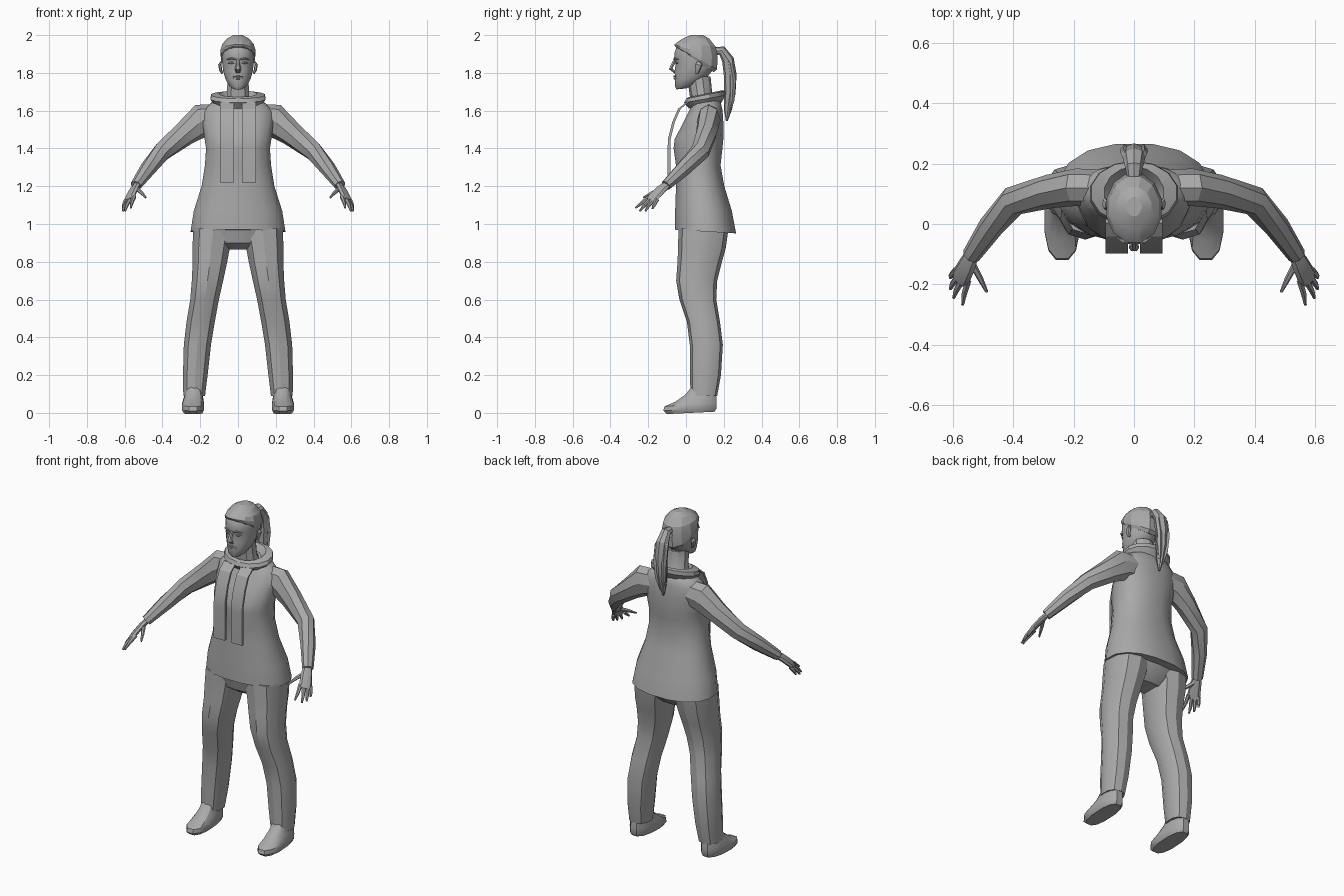
import bpy, math
from mathutils import Vector

grey = bpy.data.materials.new("plain grey")
grey.diffuse_color = (0.4, 0.4, 0.4, 1)


def skin(name, rings, mirror=False, angle=32, caps=True, closed=False):
    """Join equal-length rings of points into one surface."""
    n = len(rings[0])
    verts = [p for r in rings for p in r]
    faces = []
    count = len(rings)
    for k in range(count if closed else count - 1):
        m = (k + 1) % count
        for i in range(n):
            j = (i + 1) % n
            faces.append((k * n + i, k * n + j, m * n + j, m * n + i))
    if caps and not closed:
        faces.append(tuple(reversed(range(n))))
        faces.append(tuple(range((count - 1) * n, count * n)))
    me = bpy.data.meshes.new(name)
    me.from_pydata(verts, [], faces)
    me.materials.append(grey)
    for f in me.polygons:
        f.use_smooth = True
    me.set_sharp_from_angle(angle=math.radians(angle))
    ob = bpy.data.objects.new(name, me)
    bpy.context.collection.objects.link(ob)
    if mirror:
        ob.modifiers.new("mirror", 'MIRROR')
    return ob


def stack(name, levels, n=14, p=2.0, **kw):
    """Levels bottom to top: z, centre x, half width, front y, back y, tilt."""
    rings = []
    for z, cx, hw, yf, yb, tilt in levels:
        cy, b, ring = (yf + yb) / 2, (yb - yf) / 2, []
        for i in range(n):
            a = 2 * math.pi * (i + 0.5) / n
            c, s = math.cos(a), math.sin(a)
            dx = math.copysign(abs(c) ** (2 / p), c) * hw
            dy = math.copysign(abs(s) ** (2 / p), s) * b
            ring.append((cx + dx, cy + dy, z + tilt * dy))
        rings.append(ring)
    return skin(name, rings, **kw)


def tube(name, path, radii, ref, n=8, **kw):
    """Elliptical tube along a path; the first radius lies along ref."""
    pts = [Vector(p) for p in path]
    rings = []
    for k, p in enumerate(pts):
        t = (pts[min(k + 1, len(pts) - 1)] - pts[max(k - 1, 0)]).normalized()
        u = Vector(ref)
        u = (u - t * u.dot(t)).normalized()
        v = t.cross(u)
        ru, rv = radii[k]
        rings.append([p + u * ru * math.cos(2 * math.pi * i / n)
                      + v * rv * math.sin(2 * math.pi * i / n) for i in range(n)])
    return skin(name, rings, **kw)


# Tunic, flaring to a hem that dips at the back
stack("tunic", [
    (0.96, 0, 0.255, -0.06, 0.268, -0.06), (1.07, 0, 0.238, -0.06, 0.245, 0),
    (1.20, 0, 0.196, -0.055, 0.205, 0), (1.31, 0, 0.178, -0.055, 0.185, 0),
    (1.40, 0, 0.172, -0.068, 0.195, 0), (1.45, 0, 0.18, -0.062, 0.2, 0),
    (1.53, 0, 0.19, -0.02, 0.2, 0), (1.60, 0, 0.185, 0.015, 0.195, 0),
    (1.64, 0, 0.145, 0.03, 0.185, 0.1), (1.665, 0, 0.09, 0.04, 0.165, 0.1)],
    n=16, p=2.3)

# Sleeves
tube("sleeve",
     [(0.10, 0.12, 1.56), (0.19, 0.122, 1.55), (0.28, 0.108, 1.48),
      (0.40, 0.076, 1.385), (0.475, -0.01, 1.295), (0.54, -0.105, 1.205)],
     [(0.075, 0.06), (0.088, 0.062), (0.066, 0.056), (0.052, 0.05),
      (0.043, 0.042), (0.029, 0.031)], (0, 0, 1), mirror=True)

# Hands
across = (-0.37, -0.4, 0.15)
tube("palm", [(0.53, -0.09, 1.215), (0.55, -0.13, 1.185), (0.573, -0.175, 1.14),
              (0.58, -0.19, 1.125)],
     [(0.022, 0.016), (0.032, 0.017), (0.037, 0.015), (0.03, 0.011)], across, mirror=True)
fingers = {
    "index_finger": ((0.55, -0.19, 1.145), (0.562, -0.23, 1.115), (0.568, -0.268, 1.085)),
    "middle_finger": ((0.569, -0.185, 1.135), (0.589, -0.22, 1.10), (0.598, -0.245, 1.068)),
    "ring_finger": ((0.583, -0.172, 1.13), (0.602, -0.2, 1.095), (0.609, -0.215, 1.068)),
    "little_finger": ((0.59, -0.153, 1.13), (0.605, -0.17, 1.10), (0.609, -0.178, 1.08)),
    "thumb": ((0.54, -0.125, 1.19), (0.51, -0.18, 1.165), (0.488, -0.225, 1.14))}
for name, path in fingers.items():
    tube(name, path, [(0.012, 0.012), (0.01, 0.01), (0.005, 0.005)], across, n=6, mirror=True)

# Trousers: seat and legs
stack("trouser_seat", [
    (0.865, 0, 0.10, 0.03, 0.15, 0), (0.90, 0, 0.18, -0.02, 0.19, 0),
    (0.975, 0, 0.235, -0.04, 0.225, 0)], n=14, p=2.5)


def leg_level(z, inner, outer, yf, yb):
    return (z, (inner + outer) / 2, (outer - inner) / 2, yf, yb, 0)


stack("trouser_leg", [leg_level(*v) for v in (
    (0.09, 0.172, 0.292, 0.025, 0.165), (0.20, 0.158, 0.294, 0.02, 0.185),
    (0.36, 0.140, 0.290, 0.02, 0.195), (0.48, 0.120, 0.276, 0.005, 0.18),
    (0.60, 0.098, 0.256, -0.035, 0.16), (0.70, 0.075, 0.248, -0.052, 0.165),
    (0.80, 0.053, 0.244, -0.045, 0.19), (0.87, 0.04, 0.245, -0.042, 0.21),
    (0.975, 0.02, 0.242, -0.04, 0.225))], n=10, p=2.4, mirror=True)

# Shoes
stack("shoe", [
    (0.0, 0.238, 0.05, -0.105, 0.155, 0.05), (0.018, 0.238, 0.06, -0.124, 0.166, 0.05),
    (0.045, 0.238, 0.06, -0.118, 0.166, 0.08), (0.075, 0.236, 0.053, -0.06, 0.163, 0.15),
    (0.105, 0.235, 0.046, -0.005, 0.158, 0.1), (0.14, 0.234, 0.042, 0.03, 0.15, 0)],
    n=12, p=2.5, mirror=True)

# Neck and head
stack("neck", [
    (1.63, 0, 0.085, 0.025, 0.165, 0), (1.68, 0, 0.062, 0.02, 0.14, 0),
    (1.78, 0, 0.058, 0.005, 0.13, 0)], n=10)
stack("head", [
    (1.715, 0, 0.024, -0.05, 0.0, 0.1), (1.733, 0, 0.048, -0.058, 0.06, 0.15),
    (1.77, 0, 0.068, -0.06, 0.115, 0.1), (1.81, 0, 0.08, -0.062, 0.14, 0),
    (1.85, 0, 0.085, -0.056, 0.155, 0), (1.875, 0, 0.086, -0.065, 0.158, 0),
    (1.91, 0, 0.086, -0.062, 0.158, 0), (1.945, 0, 0.078, -0.048, 0.15, 0),
    (1.975, 0, 0.055, -0.015, 0.12, 0)], n=16, p=2.1)

# Face details
tube("nose", [(0, -0.056, 1.872), (0, -0.070, 1.845), (0, -0.080, 1.822), (0, -0.058, 1.802)],
     [(0.008, 0.008), (0.010, 0.010), (0.017, 0.012), (0.013, 0.006)], (1, 0, 0), n=6)
for name, z, r in (("upper_lip", 1.782, 0.005), ("lower_lip", 1.771, 0.006)):
    tube(name, [(-0.026, -0.053, z - 0.001), (0, -0.062, z), (0.026, -0.053, z - 0.001)],
         [(0.002, 0.002), (r, r), (0.002, 0.002)], (0, 0, 1), n=6)
tube("brow", [(0.012, -0.063, 1.872), (0.035, -0.06, 1.877), (0.06, -0.042, 1.87)],
     [(0.004, 0.004), (0.006, 0.006), (0.003, 0.003)], (0, 0, 1), n=6, mirror=True)
tube("eye", [(0.018, -0.052, 1.853), (0.034, -0.053, 1.854), (0.052, -0.043, 1.853)],
     [(0.002, 0.002), (0.007, 0.006), (0.002, 0.002)], (0, 0, 1), n=6, mirror=True)
tube("ear", [(0.083, 0.058, 1.797), (0.092, 0.06, 1.815), (0.096, 0.068, 1.842),
             (0.09, 0.066, 1.858)],
     [(0.008, 0.006), (0.015, 0.008), (0.02, 0.009), (0.01, 0.005)], (0, 1, 0), n=7, mirror=True)

# Swept-back hair with a ponytail
stack("hair", [
    (1.865, 0, 0.086, -0.045, 0.15, -0.65), (1.88, 0, 0.094, -0.062, 0.168, -0.55),
    (1.915, 0, 0.095, -0.066, 0.172, -0.3), (1.95, 0, 0.086, -0.054, 0.16, -0.1),
    (1.982, 0, 0.06, -0.02, 0.125, 0), (2.0, 0, 0.025, 0.025, 0.09, 0)], n=12, angle=22)
tube("ponytail",
     [(0, 0.15, 1.915), (0, 0.19, 1.918), (0, 0.222, 1.87), (0, 0.234, 1.79),
      (0, 0.232, 1.69), (0, 0.222, 1.61), (0, 0.216, 1.545)],
     [(0.022, 0.022), (0.03, 0.025), (0.038, 0.032), (0.036, 0.034),
      (0.032, 0.03), (0.022, 0.022), (0.005, 0.005)], (1, 0, 0), n=8, angle=25)
tube("hair_strand",
     [(0.015, 0.19, 1.92), (0.03, 0.235, 1.85), (0.028, 0.25, 1.76), (0.022, 0.245, 1.66),
      (0.01, 0.23, 1.58)],
     [(0.008, 0.008), (0.014, 0.014), (0.016, 0.015), (0.013, 0.013), (0.003, 0.003)],
     (1, 0, 0), n=5, angle=25, mirror=True)

# Draped scarf: neck ring and two hanging ends
stack("scarf_ring", [
    (1.625, 0, 0.118, 0.015, 0.185, 0.15), (1.662, 0, 0.15, -0.01, 0.21, 0.18),
    (1.684, 0, 0.145, 0.0, 0.208, 0.2), (1.69, 0, 0.1, 0.015, 0.19, 0.2),
    (1.655, 0, 0.07, 0.025, 0.16, 0.2)], n=14, closed=True)
drop = [(0.01, 1.645), (-0.035, 1.61), (-0.066, 1.54), (-0.088, 1.45), (-0.09, 1.41), (-0.09, 1.22)]
skin("scarf_end", [[(0.02, y - 0.007, z), (0.095, y - 0.007, z),
                    (0.095, y + 0.007, z), (0.02, y + 0.007, z)] for y, z in drop],
     mirror=True, angle=15)

# Face all surfaces outward
import bmesh
for ob in bpy.context.scene.objects:
    bm = bmesh.new()
    bm.from_mesh(ob.data)
    bmesh.ops.recalc_face_normals(bm, faces=bm.faces)
    bm.to_mesh(ob.data)
    bm.free()
